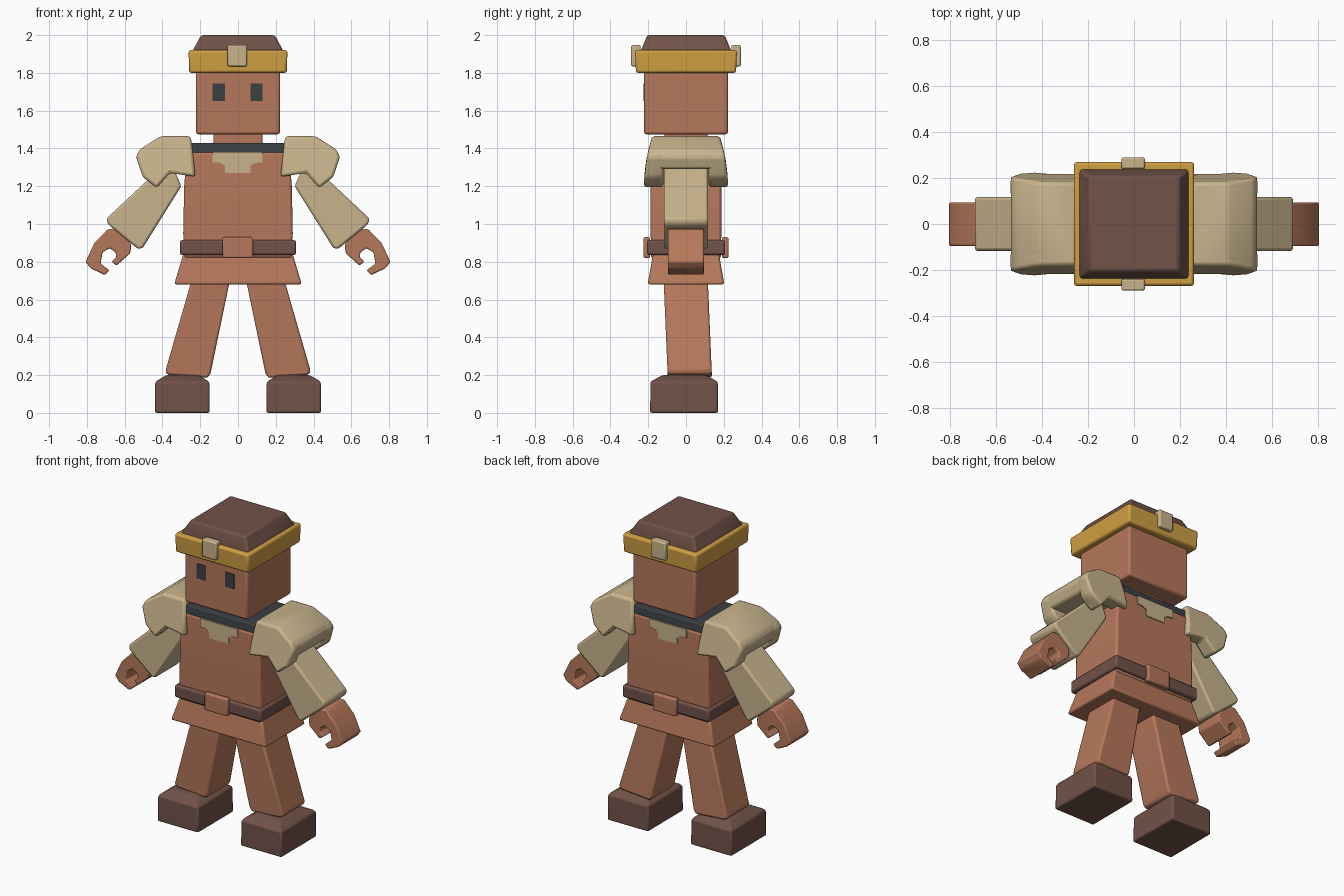
import bpy, bmesh, math

if "Cube" in bpy.data.objects:
    bpy.data.objects.remove(bpy.data.objects["Cube"])


def material(name, rgb):
    m = bpy.data.materials.new(name)
    m.diffuse_color = (*rgb, 1)
    m.use_nodes = True
    m.node_tree.nodes["Principled BSDF"].inputs["Base Color"].default_value = m.diffuse_color
    return m


CLAY = material("clay_orange", (0.47, 0.19, 0.105))
BROWN = material("dark_brown", (0.165, 0.085, 0.066))
GOLD = material("gold", (0.63, 0.35, 0.055))
TAN = material("tan", (0.58, 0.455, 0.265))
DARK = material("charcoal", (0.045, 0.05, 0.055))


def finish(name, bm, mat, bevel):
    bmesh.ops.recalc_face_normals(bm, faces=bm.faces)
    me = bpy.data.meshes.new(name)
    bm.to_mesh(me)
    bm.free()
    me.materials.append(mat)
    ob = bpy.data.objects.new(name, me)
    bpy.context.collection.objects.link(ob)
    if bevel:
        mod = ob.modifiers.new("soft_edges", 'BEVEL')
        mod.width, mod.segments = bevel, 2
        mod.limit_method, mod.angle_limit = 'ANGLE', math.radians(25)
    bpy.ops.object.select_all(action='DESELECT')
    ob.select_set(True)
    bpy.context.view_layer.objects.active = ob
    bpy.ops.object.shade_smooth_by_angle(angle=math.radians(35))
    return ob


def skin(bm, rings):
    """Join rings of equal size and cap both ends."""
    rings = [[bm.verts.new(p) for p in r] for r in rings]
    n = len(rings[0])
    for a, b in zip(rings, rings[1:]):
        for i in range(n):
            j = (i + 1) % n
            bm.faces.new((a[i], a[j], b[j], b[i]))
    bm.faces.new(rings[0])
    bm.faces.new(rings[-1])


def loft(name, sections, mat, cx=0, cy=0, bevel=0.012):
    """Stacked rectangles, each (z, half width, half depth)."""
    bm = bmesh.new()
    corners = ((-1, -1), (1, -1), (1, 1), (-1, 1))
    skin(bm, [[(cx + sx * hx, cy + sy * hy, z) for sx, sy in corners]
              for z, hx, hy in sections])
    return finish(name, bm, mat, bevel)


def prism(name, profile, y0, y1, mat, side=1, bevel=0.012):
    """Front profile (x, z) between two depths; depths may depend on z."""
    f0 = y0 if callable(y0) else lambda z: y0
    f1 = y1 if callable(y1) else lambda z: y1
    bm = bmesh.new()
    skin(bm, [[(side * x, f(z), z) for x, z in profile] for f in (f0, f1)])
    return finish(name, bm, mat, bevel)


def rect(x0, x1, z0, z1):
    return [(x0, z0), (x1, z0), (x1, z1), (x0, z1)]


# head, hair and headband
loft("head", [(1.475, .222, .222), (1.85, .222, .222)], CLAY)
loft("hair", [(1.85, .24, .24), (1.92, .238, .238), (2.0, .195, .205)], BROWN)
loft("headband", [(1.80, .258, .265), (1.92, .262, .27)], GOLD)
for x0, x1 in ((-.135, -.07), (.065, .13)):
    prism("eye", rect(x0, x1, 1.65, 1.745), -.226, -.218, DARK, bevel=0)

# body
loft("neck", [(1.38, .13, .115), (1.49, .13, .115)], CLAY)
loft("collar", [(1.36, .268, .178), (1.43, .255, .17)], DARK, bevel=.008)
loft("torso", [(.82, .285, .185), (.95, .29, .187), (1.2, .285, .187),
               (1.38, .27, .183)], CLAY)
loft("belt", [(.835, .307, .207), (.915, .307, .207)], BROWN)
loft("skirt", [(.68, .338, .203), (.84, .29, .175)], CLAY)

# details repeated on front and back
emblem = [(-.135, 1.38), (-.135, 1.325), (-.10, 1.325), (-.07, 1.31),
          (-.07, 1.27), (.065, 1.27), (.065, 1.31), (.10, 1.325),
          (.13, 1.325), (.13, 1.38)]
for s in (-1, 1):
    prism("headband_gem", rect(-.055, .047, 1.835, 1.948),
          s * .24, s * .29, TAN, bevel=.008)
    prism("chest_emblem", emblem, s * .182, s * .191, TAN, bevel=0)
    prism("belt_buckle", rect(-.083, .08, .82, .93),
          s * .19, s * .225, CLAY, bevel=.008)


def pad_depth(z):
    """Half depth of the shoulder pad, wider toward the bottom."""
    if z > 1.38:
        return .205 - (z - 1.38) * .3
    return .225 - max(0, z - 1.22) * .125


# limb profiles for the +x side
pad_flap = [(.25, 1.465), (.41, 1.465), (.52, 1.395), (.54, 1.355),
            (.505, 1.25), (.43, 1.19), (.36, 1.27), (.225, 1.25), (.235, 1.34)]
pad_cap = [(.25, 1.465), (.41, 1.465), (.52, 1.395), (.54, 1.355),
           (.518, 1.29), (.235, 1.29), (.235, 1.34)]
arm = [(.30, 1.20), (.36, 1.34), (.46, 1.25), (.695, 1.03), (.69, 1.0),
       (.53, .868), (.505, .872)]
hand = [(.62, .98), (.69, .972), (.76, .90), (.807, .80), (.78, .765),
        (.705, .73), (.68, .755), (.728, .79), (.717, .85), (.68, .872),
        (.648, .85), (.643, .825), (.67, .80), (.643, .78), (.57, .845),
        (.565, .89)]
leg = [(.035, .74), (.235, .74), (.385, .22), (.37, .20), (.16, .185),
       (.145, .21)]


def leg_shift(z):
    return .02 * (.67 - z) / .47


for s in (-1, 1):
    prism("shoulder_pad", pad_cap, lambda z: -pad_depth(z) + .01,
          lambda z: pad_depth(z) - .01, TAN, s, .015)
    for t in (-1, 1):
        prism("shoulder_pad_flap", pad_flap, t * .12,
              lambda z: t * pad_depth(z), TAN, s, .015)
    prism("arm", arm, -.117, .117, TAN, s)
    prism("hand", hand, -.096, .094, CLAY, s, .007)
    prism("leg", leg, lambda z: leg_shift(z) - .117,
          lambda z: leg_shift(z) + .117, CLAY, s)
    loft("foot", [(0, .145, .18), (.165, .143, .178), (.2, .085, .115)],
         BROWN, cx=s * .295, cy=-.01, bevel=.01)
